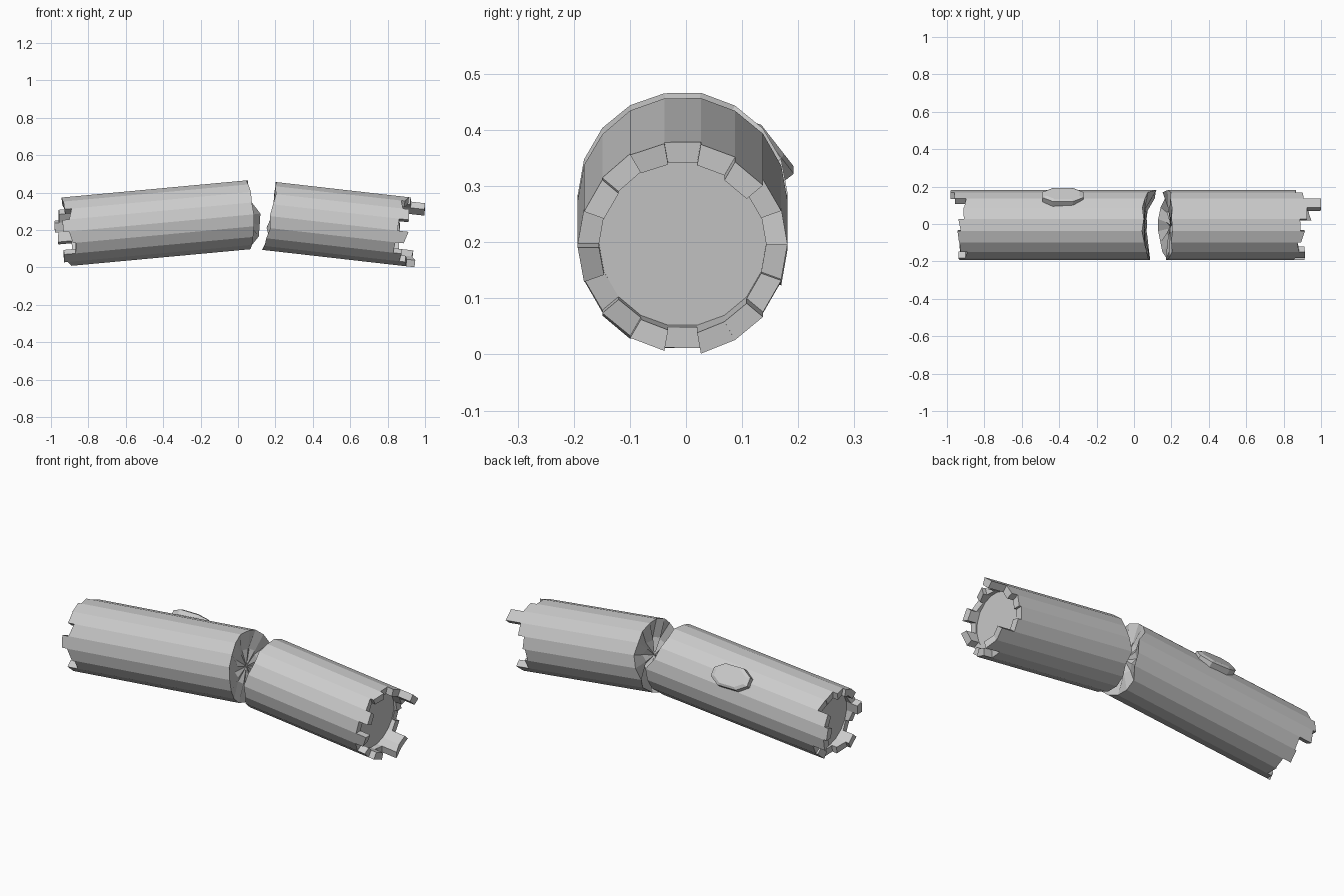
import bpy, bmesh, math, random
from mathutils import Matrix, Vector

cube = bpy.data.objects.get("Cube")
if cube:
    bpy.data.objects.remove(cube)
random.seed(4)

grey = bpy.data.materials.new("weathered grey")
grey.use_nodes = True
colour = (0.6, 0.6, 0.6, 1)
grey.diffuse_color = colour
grey.node_tree.nodes["Principled BSDF"].inputs["Base Color"].default_value = colour

SIDES, OUTER, INNER, MID_Y = 18, 0.187, 0.149, -0.006


def finish(bm, name, matrix):
    bmesh.ops.transform(bm, matrix=matrix, verts=bm.verts)
    bmesh.ops.remove_doubles(bm, verts=bm.verts, dist=0.0001)
    bmesh.ops.recalc_face_normals(bm, faces=bm.faces)
    mesh = bpy.data.meshes.new(name)
    bm.to_mesh(mesh)
    bm.free()
    mesh.materials.append(grey)
    obj = bpy.data.objects.new(name, mesh)
    bpy.context.collection.objects.link(obj)


def axis_frame(start, tilt, direction):
    """Local x runs along the log from its snapped end to its outer end."""
    u = Vector((direction * math.cos(tilt), 0, -math.sin(tilt)))
    up = Vector((direction * math.sin(tilt), 0, math.cos(tilt)))
    m = Matrix((u, Vector((0, 1, 0)), up)).transposed().to_4x4()
    return Matrix.Translation(start) @ m


def hollow_log(name, matrix, snapped, tabs, floor, dent):
    """snapped: offset per corner at the break; tabs: length per side."""
    bm = bmesh.new()

    def pt(t, r, k):
        a = math.tau * k / SIDES
        return bm.verts.new((t, r * math.cos(a), r * math.sin(a)))

    # Each side ends in its own slightly skewed splinter
    ends = [(t + random.uniform(-.012, .012), t + random.uniform(-.012, .012)) for t in tabs]
    for k in range(SIDES):
        n = (k + 1) % SIDES
        a, b = ends[k]
        bm.faces.new((pt(snapped[k], OUTER, k), pt(snapped[n], OUTER, n),
                      pt(b, OUTER, n), pt(a, OUTER, k)))
        bm.faces.new((pt(a, OUTER, k), pt(b, OUTER, n), pt(b, INNER, n), pt(a, INNER, k)))
        bm.faces.new((pt(a, INNER, k), pt(b, INNER, n), pt(floor, INNER, n), pt(floor, INNER, k)))
        # Step wall up to the next splinter
        c = ends[n][0]
        bm.faces.new((pt(b, OUTER, n), pt(c, OUTER, n), pt(c, INNER, n), pt(b, INNER, n)))
        # Jagged break, dished toward the middle
        mids = [pt(dent * (0.5 + j % 2), 0.09, j) for j in (k, n)]
        bm.faces.new((pt(snapped[k], OUTER, k), mids[0], mids[1], pt(snapped[n], OUTER, n)))
        bm.faces.new((mids[0], mids[1], bm.verts.new((dent, 0, 0))))
    bm.faces.new([pt(floor, INNER, k) for k in range(SIDES)])
    finish(bm, name, matrix)


# Right-hand and left-hand halves of the snapped log
long_frame = axis_frame((0.07, MID_Y, 0.283), math.radians(5.3), -1)
short_frame = axis_frame((0.17, MID_Y, 0.275), math.radians(6.5), 1)

long_break = [-.05, -.01, 0, .01, 0, .01, 0, -.01, -.01, -.015, -.01, 0, .01, .02, .02, .01, -.03, -.04]
long_tabs = [1.06, 1.03, .97, .96, .99, 1, 1, .96, 1, .97, .95, 1.01, .99, .95, .95, .99, .96, 1.04]
hollow_log("long_log_half", long_frame, long_break, long_tabs, 0.94, 0.015)

short_break = [.01, .02, .01, .015, .01, .015, .01, .02, .01, .0, .01, -.005, -.01, -.02, -.02, -.01, .01, -.01]
short_tabs = [.69, .72, .82, .74, .71, .72, .7, .74, .69, .735, .685, .72, .75, .71, .79, .79, .7, .69]
hollow_log("short_log_half", short_frame, short_break, short_tabs, 0.68, 0.025)

# Stub of a cut branch: a long octagon with a bevelled rim
bm = bmesh.new()
rings = []
for height, scale in ((0.15, 1.0), (0.206, 1.0), (0.214, 0.8)):
    ring = []
    for sx, sy in ((1, .4), (.5, 1), (-.5, 1), (-1, .4), (-1, -.4), (-.5, -1), (.5, -1), (1, -.4)):
        ring.append(bm.verts.new((0.11 * sx * scale, 0.058 * sy * scale, height)))
    rings.append(ring)
for low, high in zip(rings, rings[1:]):
    for i in range(8):
        j = (i + 1) % 8
        bm.faces.new((low[i], low[j], high[j], high[i]))
bm.faces.new(rings[-1])
bm.faces.new(rings[0][::-1])
lean = Matrix.Rotation(math.radians(-52), 4, 'X')
finish(bm, "branch_stub", Matrix.Translation((-0.38, MID_Y, 0.241)) @ lean)
